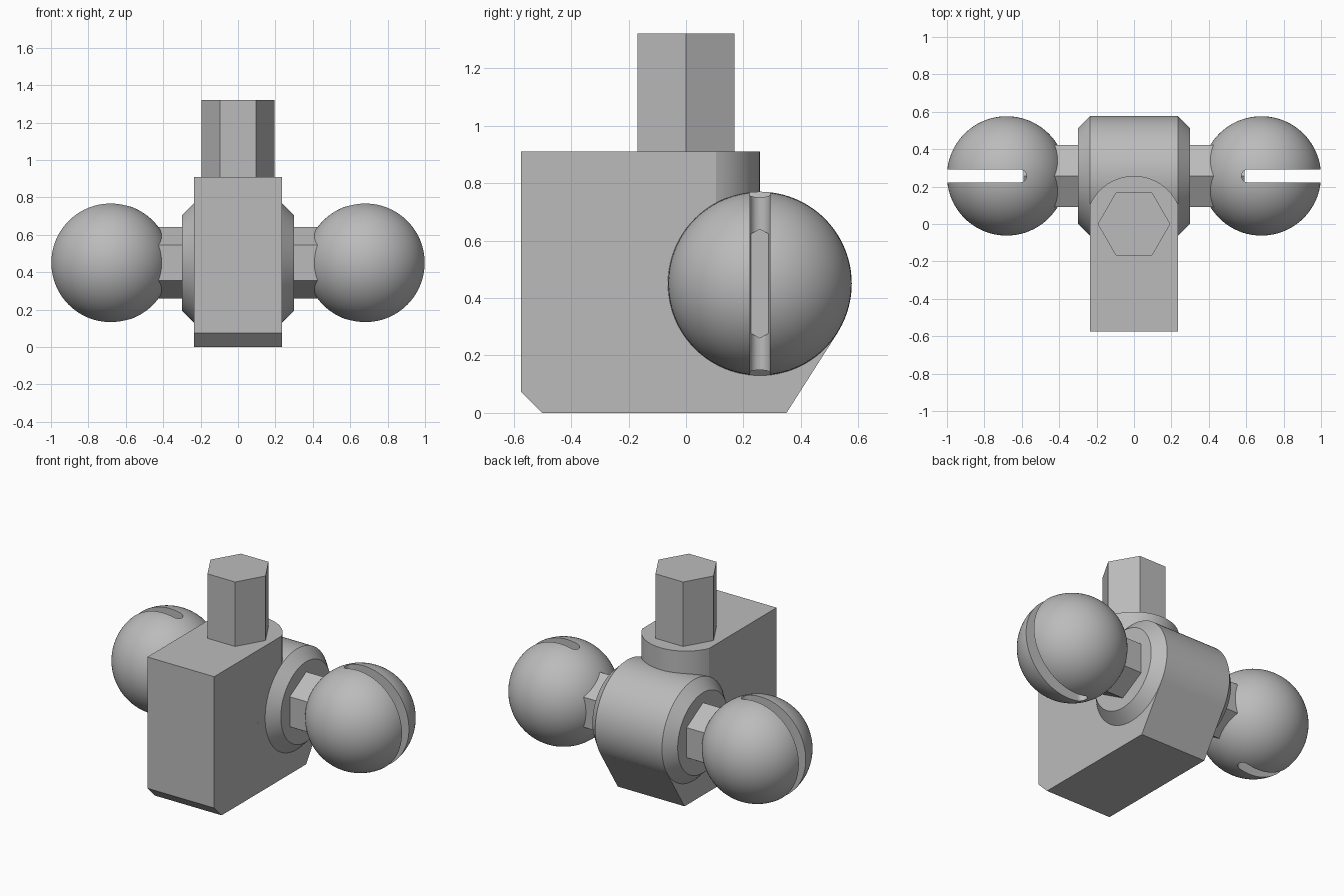
import bpy, bmesh
from math import sin, cos, pi, radians
from mathutils import Matrix, Vector

cube = bpy.data.objects.get("Cube")
if cube:
    bpy.data.objects.remove(cube, do_unlink=True)

grey = bpy.data.materials.new("plain grey")
grey.use_nodes = True
COLOUR = (0.5, 0.5, 0.5, 1)
grey.diffuse_color = COLOUR
grey.node_tree.nodes["Principled BSDF"].inputs["Base Color"].default_value = COLOUR

HALF = 0.235                   # half width of the body
AXLE = Vector((0, 0.257, 0.45))  # centre of the barrel and the balls
R = 0.32                       # barrel radius


def finish(bm, name):
    bmesh.ops.recalc_face_normals(bm, faces=bm.faces)
    mesh = bpy.data.meshes.new(name)
    bm.to_mesh(mesh)
    bm.free()
    mesh.materials.append(grey)
    obj = bpy.data.objects.new(name, mesh)
    bpy.context.collection.objects.link(obj)
    return obj


def prism(name, points, depth):
    """Close a flat outline and extrude it along the depth vector."""
    bm = bmesh.new()
    face = bm.faces.new([bm.verts.new(p) for p in points])
    out = bmesh.ops.extrude_face_region(bm, geom=[face])
    moved = [v for v in out["geom"] if isinstance(v, bmesh.types.BMVert)]
    bmesh.ops.translate(bm, verts=moved, vec=depth)
    return finish(bm, name)


def lathe_x(name, profile, sides):
    """Turn (x, radius) rings into a closed solid around the axle."""
    bm = bmesh.new()
    rings = []
    for x, r in profile:
        angles = [2 * pi * i / sides for i in range(sides)]
        rings.append([bm.verts.new(AXLE + Vector((x, r * sin(a), r * cos(a)))) for a in angles])
    for a, b in zip(rings, rings[1:]):
        for i in range(sides):
            j = (i + 1) % sides
            bm.faces.new((a[i], a[j], b[j], b[i]))
    bm.faces.new(rings[0])
    bm.faces.new(rings[-1])
    return finish(bm, name)


def activate(obj):
    bpy.ops.object.select_all(action='DESELECT')
    obj.select_set(True)
    bpy.context.view_layer.objects.active = obj


def combine(obj, other, operation):
    mod = obj.modifiers.new("join", 'BOOLEAN')
    mod.operation = operation
    mod.solver = 'EXACT'
    mod.object = other
    activate(obj)
    bpy.ops.object.modifier_apply(modifier=mod.name)
    bpy.data.objects.remove(other, do_unlink=True)


def smooth(obj, degrees=25):
    activate(obj)
    bpy.ops.object.shade_smooth_by_angle(angle=radians(degrees))


# Body: chamfered lower block, round-backed upper block and barrel
side = [(-0.575, 0.45), (-0.575, 0.075), (-0.5, 0), (0.35, 0), (0.527, 0.278), (0.257, 0.45)]
body = prism("body", [(-HALF, y, z) for y, z in side], (2 * HALF, 0, 0))
back_angle = radians(66.1)
arc = [back_angle * (1 - i / 12) for i in range(25)]
plan = [(-HALF, -0.575), (HALF, -0.575)] + [(0.257 * sin(a), 0.257 * cos(a)) for a in arc]
upper = prism("upper_block", [(x, y, 0.45) for x, y in plan], (0, 0, 0.46))
combine(body, upper, 'UNION')
barrel = lathe_x("barrel", [(-0.3, 0.255), (-HALF, R), (HALF, R), (0.3, 0.255)], 96)
combine(body, barrel, 'UNION')
smooth(body)

# Hexagonal stud on top
hexagon = [(0.194 * cos(i * pi / 3), 0.194 * sin(i * pi / 3), 0.9) for i in range(6)]
prism("top_stud", hexagon, (0, 0, 0.42))

# Hexagonal pins and slotted balls on both sides
for label, s in (("left", 1), ("right", -1)):
    lathe_x(label + "_pin", [(s * 0.29, 0.191), (s * 0.592, 0.191)], 6)
    bm = bmesh.new()
    bmesh.ops.create_uvsphere(
        bm, u_segments=96, v_segments=48, radius=0.319,
        matrix=Matrix.Translation(AXLE + Vector((s * 0.681, 0, 0))) @ Matrix.Rotation(pi / 2, 4, 'Y'))
    ball = finish(bm, label + "_ball")
    bend = [pi / 2 + pi * i / 12 for i in range(13)]
    outline = [(0.61 + 0.035 * cos(a), 0.035 * sin(a)) for a in bend] + [(1.1, -0.035), (1.1, 0.035)]
    slot = prism("slot_cutter", [(s * x, AXLE.y + y, 0) for x, y in outline], (0, 0, 1))
    combine(ball, slot, 'DIFFERENCE')
    smooth(ball)

    # Trim the pin so that it only shows at the floor of the slot
    pin = bpy.data.objects[label + "_pin"]
    pin.data.update()
